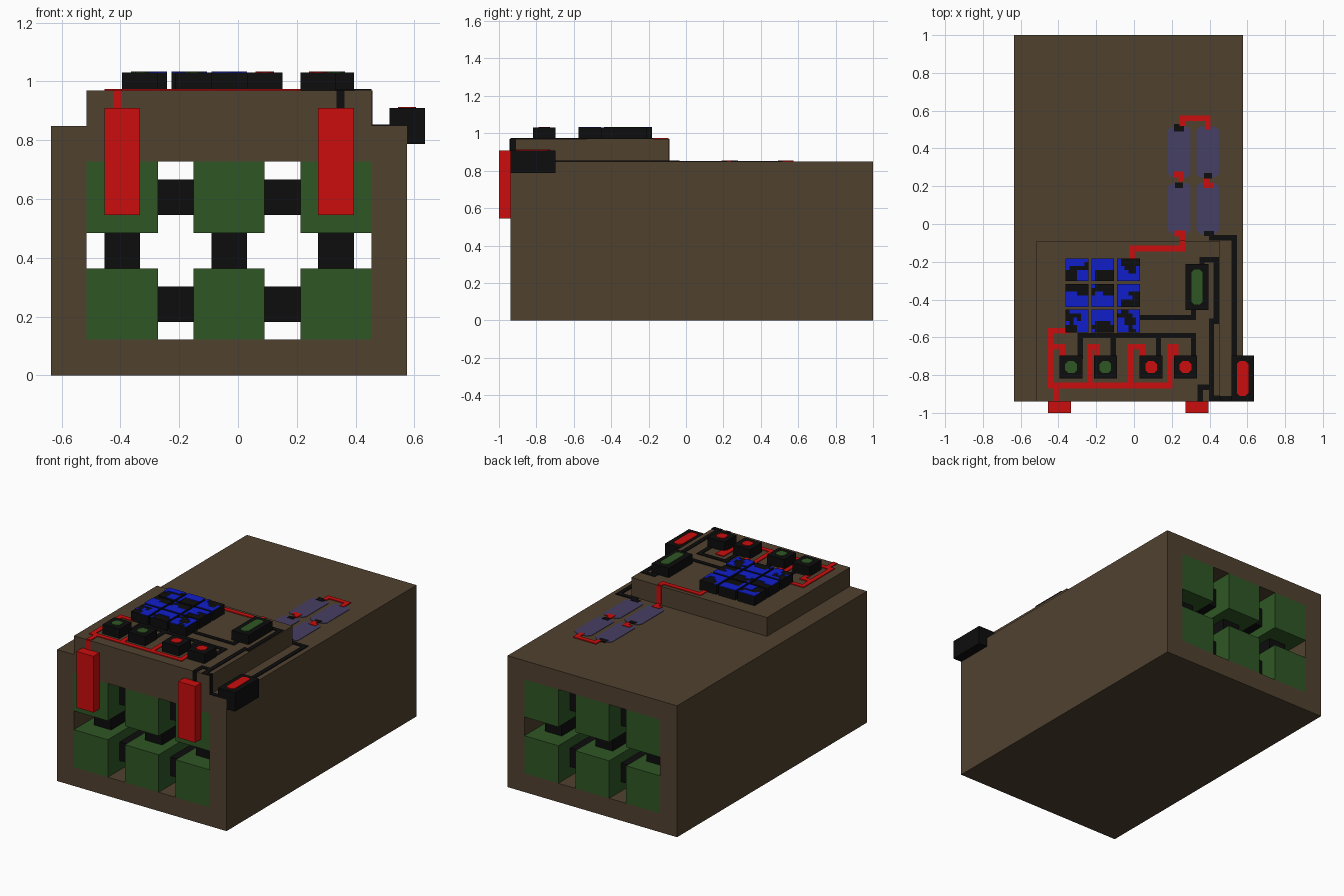
import bpy, bmesh, random

if "Cube" in bpy.data.objects:
    bpy.data.objects.remove(bpy.data.objects["Cube"])

V = 2 / 33                      # block unit
OX, OY = -10.5 * V, -1.0        # block grid origin


def material(name, rgb):
    m = bpy.data.materials.new(name)
    m.diffuse_color = (*rgb, 1)
    m.use_nodes = True
    m.node_tree.nodes["Principled BSDF"].inputs["Base Color"].default_value = m.diffuse_color
    return m


BROWN = material("brown", (0.080, 0.053, 0.028))
GREEN = material("green", (0.028, 0.094, 0.018))
RED = material("red", (0.60, 0.004, 0.004))
BLACK = material("black", (0.004, 0.004, 0.004))
BLUE = material("blue", (0.005, 0.013, 0.60))
PURPLE = material("dull_purple", (0.061, 0.050, 0.125))


def finish(name, bm, mat):
    bmesh.ops.recalc_face_normals(bm, faces=bm.faces)
    me = bpy.data.meshes.new(name)
    bm.to_mesh(me)
    bm.free()
    me.materials.append(mat)
    ob = bpy.data.objects.new(name, me)
    bpy.context.collection.objects.link(ob)
    return ob


def add_box(bm, lo, hi):
    vs = bmesh.ops.create_cube(bm, size=1)["verts"]
    for v in vs:
        for i in range(3):
            v.co[i] = lo[i] if v.co[i] < 0 else hi[i]


def boxes(name, mat, items):
    bm = bmesh.new()
    for lo, hi in items:
        add_box(bm, lo, hi)
    return finish(name, bm, mat)


def block(x0, x1, y0, y1, z0, z1):
    """Corners of a box given in block units."""
    return ((OX + x0 * V, OY + y0 * V, z0 * V), (OX + x1 * V, OY + y1 * V, z1 * V))


def plate(name, mat, cx, cy, sx, sy, z, cut, t=0.004):
    """Thin plate with clipped corners."""
    a, b = sx / 2, sy / 2
    pts = []
    for u, w, first in ((1, 1, 1), (-1, 1, 0), (-1, -1, 1), (1, -1, 0)):
        p = [(u * a, w * (b - cut)), (u * (a - cut), w * b)]
        pts += p if first else p[::-1]
    bm = bmesh.new()
    f = bm.faces.new([bm.verts.new((cx + x, cy + y, z)) for x, y in pts])
    ext = bmesh.ops.extrude_face_region(bm, geom=[f])["geom"]
    for v in ext:
        if isinstance(v, bmesh.types.BMVert):
            v.co.z += t
    return finish(name, bm, mat)


def wires(name, mat, z, t, paths, w=0.03):
    """Flat wires running along axis-aligned paths."""
    items = []
    for path in paths:
        for (xa, ya), (xb, yb) in zip(path, path[1:]):
            items.append(((min(xa, xb) - w / 2, min(ya, yb) - w / 2, z),
                          (max(xa, xb) + w / 2, max(ya, yb) + w / 2, z + t)))
    return boxes(name, mat, items)


# Hollow casing, open at front and back
bm = bmesh.new()
rings = []
for y in (1, 33):
    for x0, x1, z0, z1 in ((0, 20, 0, 14), (2, 18, 2, 12)):
        rings.append([bm.verts.new((OX + x * V, OY + y * V, z * V))
                      for x, z in ((x0, z0), (x1, z0), (x1, z1), (x0, z1))])
fo, fi, bo, bi = rings
for a, b in ((fo, fi), (fi, bi), (bi, bo), (bo, fo)):
    for i in range(4):
        j = (i + 1) % 4
        bm.faces.new((a[i], a[j], b[j], b[i]))
finish("casing", bm, BROWN)

# Raised control deck
boxes("deck", BROWN, [block(2, 18, 1, 15, 14, 16)])

# Long cells inside, joined by black spacers
boxes("cells", GREEN, [block(x, x + 4, 1, 33, z, z + 4) for x in (2, 8, 14) for z in (2, 8)])
boxes("cell_spacers", BLACK,
      [block(x, x + 2, 3, 31, z, z + 2) for x in (6, 12) for z in (3, 9)] +
      [block(x, x + 2, 3, 31, 6, 8) for x in (3, 9, 15)])

# Front terminals
for side, x in (("left", 3), ("right", 15)):
    boxes(side + "_terminal", RED, [block(x, x + 2, 0, 1, 9, 15)])

# Side switch hugging the casing edge
boxes("side_switch", BLACK, [block(19, 21, 1, 5, 14, 15), block(20, 21, 1, 5, 13, 14)])
plate("side_switch_light", RED, 0.575, -0.818, 0.06, 0.185, 15 * V, 0.015)

TOP = 16 * V
# Row of buttons with lights
for i, (x, mat) in enumerate(((4, GREEN), (7, GREEN), (11, RED), (14, RED))):
    boxes(f"button_{i + 1}", BLACK, [block(x, x + 2, 3, 5, 16, 17)])
    plate(f"button_light_{i + 1}", mat, OX + (x + 1) * V, OY + 4 * V, 0.062, 0.062, 17 * V, 0.015)

# Gauge block
boxes("gauge", BLACK, [block(15, 17, 9, 13, 16, 17)])
plate("gauge_window", GREEN, OX + 16 * V, OY + 11 * V, 0.06, 0.185, 17 * V, 0.015)

# Three by three panel of tiles with a blue broken pattern
random.seed(7)
tiles, pattern = [], []
N, SIZE = 6, 2 * V
for i in range(3):
    for j in range(3):
        x0, y0 = -0.362 + i * 0.136, -0.575 + j * 0.136
        tiles.append(((x0, y0, TOP), (x0 + SIZE, y0 + SIZE, 17 * V)))
        # dark track wandering through each tile
        dark, p = set(), [random.randrange(N), random.randrange(N)]
        while len(dark) < 15:
            dark.add(tuple(p))
            k = random.randrange(2)
            p[k] = min(N - 1, max(0, p[k] + random.choice((-1, 1))))
        c = SIZE / N
        for a in range(N):
            for b in range(N):
                if (a, b) not in dark:
                    pattern.append(((x0 + a * c, y0 + b * c, 17 * V),
                                    (x0 + (a + 1) * c, y0 + (b + 1) * c, 17 * V + 0.003)))
boxes("panel_tiles", BLACK, tiles)
boxes("panel_pattern", BLUE, pattern)

# Wires on the deck
hooks = [[(x, -0.855), (x, -0.65), (x + d, -0.65), (x + d, -0.70)]
         for x, d in ((-0.44, 0.06), (-0.235, 0.04), (-0.02, 0.065), (0.19, 0.03))]
wires("red_deck_wires", RED, TOP, 0.005, hooks + [
    [(-0.36, -0.565), (-0.44, -0.565), (-0.44, -0.855), (0.19, -0.855)],
    [(-0.41, -0.855), (-0.41, -0.923)],
    [(-0.01, -0.19), (-0.01, -0.13), (0.255, -0.13), (0.255, -0.108)]])
drops = [[(x, -0.59), (x, -0.70)] for x in (-0.285, -0.11, 0.13, 0.315)]
wires("black_deck_wires", BLACK, TOP, 0.004, drops + [
    [(-0.285, -0.59), (0.315, -0.59)],
    [(0.03, -0.495), (0.315, -0.495), (0.315, -0.455)],
    [(0.36, -0.20), (0.36, -0.19), (0.435, -0.19), (0.435, -0.515),
     (0.41, -0.515), (0.41, -0.865), (0.35, -0.865), (0.35, -0.923)],
    [(0.41, -0.865), (0.41, -0.923), (0.44, -0.923)]], w=0.028)

# Wires running down the deck faces
F = OY + V
boxes("red_drop_wires", RED, [((-0.425, F - 0.004, 15 * V), (-0.395, F, TOP)),
                              ((0.24, OY + 15 * V, 14 * V), (0.27, OY + 15 * V + 0.004, TOP))])
E = OX + 18 * V
boxes("black_drop_wires", BLACK, [((0.335, F - 0.004, 15 * V), (0.362, F, TOP)),
                                  ((E, F, 14 * V), (E + 0.004, F + 0.03, TOP))])

# Purple coils on the casing top
ROOF = 14 * V
for x in (0.24, 0.39):
    for y in (0.38, 0.083):
        plate("coil", PURPLE, x, y, 0.12, 0.27, ROOF, 0.02, 0.003)
# Wires and contacts on the casing top
wires("red_roof_wires", RED, ROOF, 0.006, [
    [(0.255, 0.535), (0.255, 0.56), (0.39, 0.56), (0.39, 0.515)],
    [(0.225, 0.262), (0.25, 0.262), (0.25, 0.24)],
    [(0.385, 0.225), (0.385, 0.205), (0.405, 0.205)],
    [(0.255, -0.078), (0.255, -0.05), (0.23, -0.05)]])
wires("black_roof_wires", BLACK, ROOF, 0.005, [
    [(0.225, 0.515), (0.25, 0.505)],
    [(0.23, 0.205), (0.245, 0.205)],
    [(0.385, 0.255), (0.40, 0.255)],
    [(0.385, -0.05), (0.41, -0.05), (0.41, -0.073), (0.53, -0.073), (0.53, -0.70)],
    [(E + 0.015, F + 0.015), (0.52, F + 0.015)]], w=0.028)
